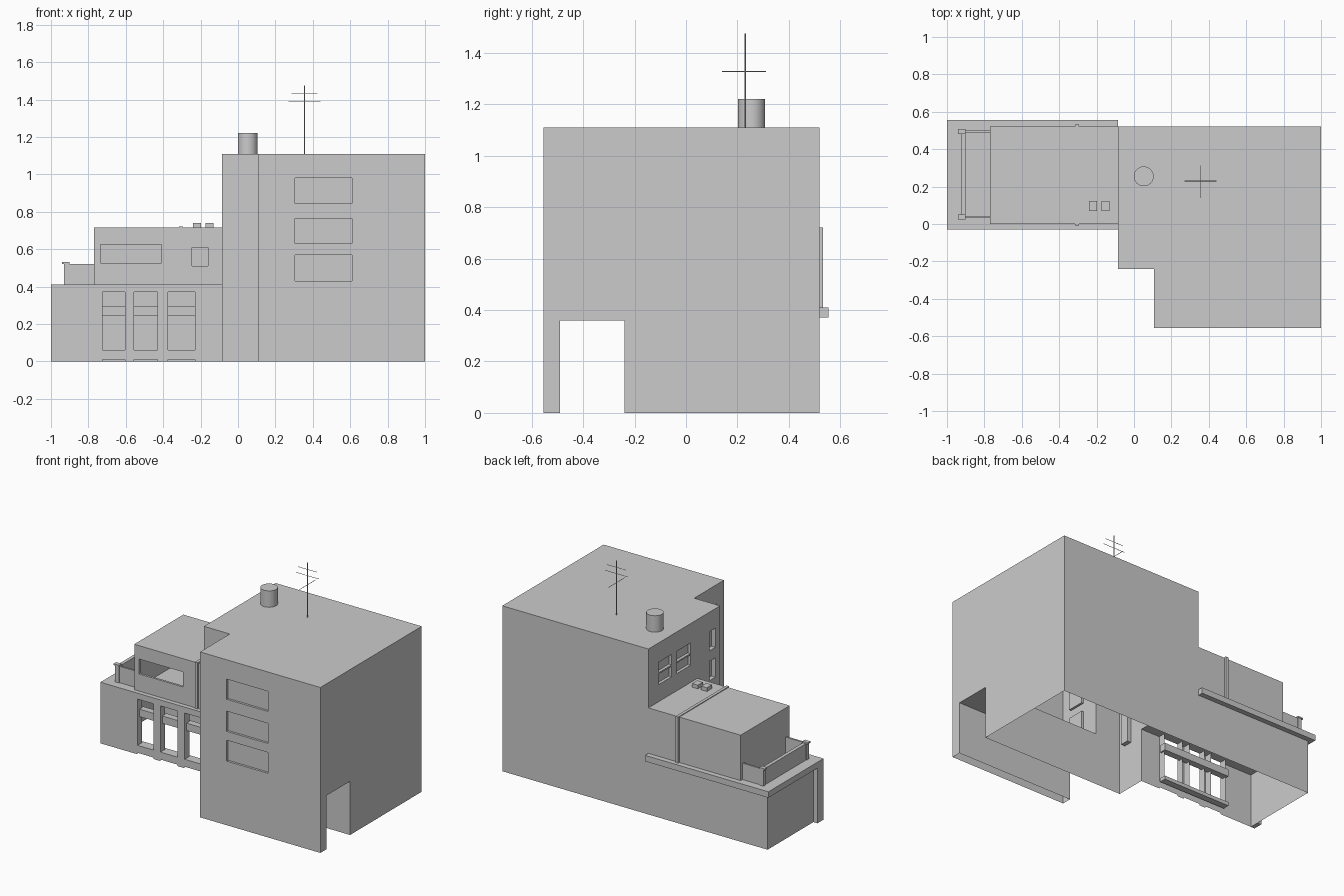
import bpy, bmesh
from mathutils import Vector

if "Cube" in bpy.data.objects:
    bpy.data.objects.remove(bpy.data.objects["Cube"])


def finish(name, bm, normals=False):
    bmesh.ops.remove_doubles(bm, verts=bm.verts, dist=1e-5)
    if normals:
        bmesh.ops.recalc_face_normals(bm, faces=bm.faces)
    me = bpy.data.meshes.new(name)
    bm.to_mesh(me)
    bm.free()
    ob = bpy.data.objects.new(name, me)
    bpy.context.collection.objects.link(ob)
    return ob


def box(name, x, y, z):
    bm = bmesh.new()
    bmesh.ops.create_cube(bm, size=1)
    for v in bm.verts:
        v.co = [r[0] + (c + .5) * (r[1] - r[0]) for r, c in zip((x, y, z), v.co)]
    return finish(name, bm)


def panel(name, a, b, z0, z1, holes=()):
    """Thin wall from a to b, outside on the right.
    hole = (start, end, bottom, top, depth, has_pane), start/end along the wall."""
    a, b = Vector((*a, 0)), Vector((*b, 0))
    d = (b - a).normalized()
    inward = Vector((-d.y, d.x, 0))
    us = sorted({0, round((b - a).length, 4)} | {round(v, 4) for h in holes for v in h[:2]})
    zs = sorted({z0, z1} | {v for h in holes for v in h[2:4]})
    bm = bmesh.new()

    def quad(*pts):
        bm.faces.new([bm.verts.new(a + d * u + inward * w + Vector((0, 0, z))) for u, z, w in pts])

    for u, U in zip(us, us[1:]):
        for z, Z in zip(zs, zs[1:]):
            m, n = (u + U) / 2, (z + Z) / 2
            if not any(h[0] < m < h[1] and h[2] < n < h[3] for h in holes):
                quad((u, z, 0), (U, z, 0), (U, Z, 0), (u, Z, 0))
    # reveals and panes
    for u, U, z, Z, w, pane in holes:
        if w:
            quad((u, z, 0), (u, Z, 0), (u, Z, w), (u, z, w))
            quad((U, z, 0), (U, z, w), (U, Z, w), (U, Z, 0))
            quad((u, Z, 0), (U, Z, 0), (U, Z, w), (u, Z, w))
            if z > z0:
                quad((u, z, 0), (u, z, w), (U, z, w), (U, z, 0))
        if pane:
            quad((u, z, w), (U, z, w), (U, Z, w), (u, Z, w))
    return finish(name, bm)


def flat(name, pts, z):
    bm = bmesh.new()
    bm.faces.new([bm.verts.new((x, y, z)) for x, y in pts])
    return finish(name, bm)


def rod(name, p, q, r, sides=8):
    p, q = Vector(p), Vector(q)
    bpy.ops.mesh.primitive_cylinder_add(vertices=sides, radius=r, depth=(q - p).length,
                                        location=(p + q) / 2)
    ob = bpy.context.object
    ob.name = name
    ob.rotation_euler = (q - p).to_track_quat('Z', 'Y').to_euler()
    return ob


TL, TN, TR = -.085, .107, 1.0      # tower left, notch and right x
TF, TM, TB = -.555, -.24, .52      # tower front, notch and back y
TOP, WING = 1.11, .41
FLOORS = ((.43, .57), (.63, .765), (.845, .98))

# Tower walls, passage cut through under the front rooms
panel("tower_front", (TN, TF), (TR, TF), 0, TOP,
      [(.198, .503, z, Z, .015, True) for z, Z in FLOORS])
panel("tower_right", (TR, TF), (TR, TB), 0, TOP, [(.065, .315, 0, .36, TR - TN, False)])
panel("tower_back", (TR, TB), (TL, TB), 0, TOP)
panel("tower_notch_front", (TL, TM), (TN, TM), 0, TOP)
panel("tower_notch_side", (TN, TM), (TN, TF), 0, TOP,
      [(0, .25, 0, .36, 0, False)] + [(.12, .24, z, Z, .015, True) for z, Z in FLOORS])
panel("tower_left", (TL, TB), (TL, TM), 0, TOP,
      [(0, .55, 0, .37, 0, False), (.106, .245, .83, .98, .02, True),
       (.3, .447, .83, .98, .02, True)]
      + [(.65, .71, z, Z, .03, True) for z, Z in ((.32, .57), (.65, .78), (.85, .98))])
for y in (.345, .147):
    box("window_bar", (TL, TL + .02), (y - .07, y + .07), (.9, .91))
flat("tower_roof", ((TL, TM), (TN, TM), (TN, TF), (TR, TF), (TR, TB), (TL, TB)), TOP)

# Low wing: front with three openings, side, back and overhanging roof slab
spans = ((-.725, -.605), (-.555, -.43), (-.375, -.23))
panel("wing_front", (-1, -.03), (TL, -.03), 0, WING,
      [(x + 1, X + 1, .06, .37, .05, False) for x, X in spans]
      + [(x + 1, X + 1, 0, .01, 0, False) for x, X in spans])
panel("wing_left", (-.97, TB), (-.97, -.03), 0, .37)
panel("wing_back", (TL, TB), (-.97, TB), 0, .37)
box("wing_corner_pier", (-1, -.97), (-.03, .035), (0, WING))
box("wing_roof_slab", (-1, TL), (-.03, .555), (.37, WING))
box("window_transom", (-.735, -.22), (-.01, .035), (.245, .295))
box("window_sill", (-.735, -.22), (-.01, .035), (.035, .06))

# Upper storey with ribbon window
UL, UT = -.77, .715
panel("upper_front", (UL, 0), (TL, 0), WING, UT,
      [(.035, .36, .525, .625, .015, False), (.525, .61, .51, .61, .015, True)])
panel("upper_left", (UL, TB), (UL, 0), WING, UT)
panel("upper_back", (TL, TB), (UL, TB), WING, UT)
flat("upper_roof", ((UL, 0), (TL, 0), (TL, TB), (UL, TB)), UT)
box("joint_strip", (-.315, -.295), (-.008, .533), (WING, .72))
for x in (-.22, -.153):
    box("roof_vent", (x - .021, x + .021), (.07, .123), (UT, .74))

# Balcony parapet
box("balcony_front", (-.925, -.902), (.035, .495), (WING, .52))
for y in (.037, .495):
    box("balcony_side", (-.91, UL), (y - .006, y + .006), (WING, .52))
    box("balcony_post", (-.93, -.9), (y - .011, y + .011), (WING, .52))
    box("balcony_post_cap", (-.94, -.9), (y - .014, y + .014), (.52, .53))

# Roof tank
rod("roof_tank", (.052, .255, TOP), (.052, .255, 1.22), .053, 32)
bpy.ops.object.shade_smooth_by_angle()

# Antenna
rod("antenna_mast", (.355, .23, TOP), (.355, .23, 1.475), .003)
for z, h in ((1.43, .07), (1.388, .085)):
    rod("antenna_bar", (.355 - h, .23, z), (.355 + h, .23, z), .0015)
rod("antenna_cross_bar", (.355, .14, 1.327), (.355, .312, 1.327), .0015)
